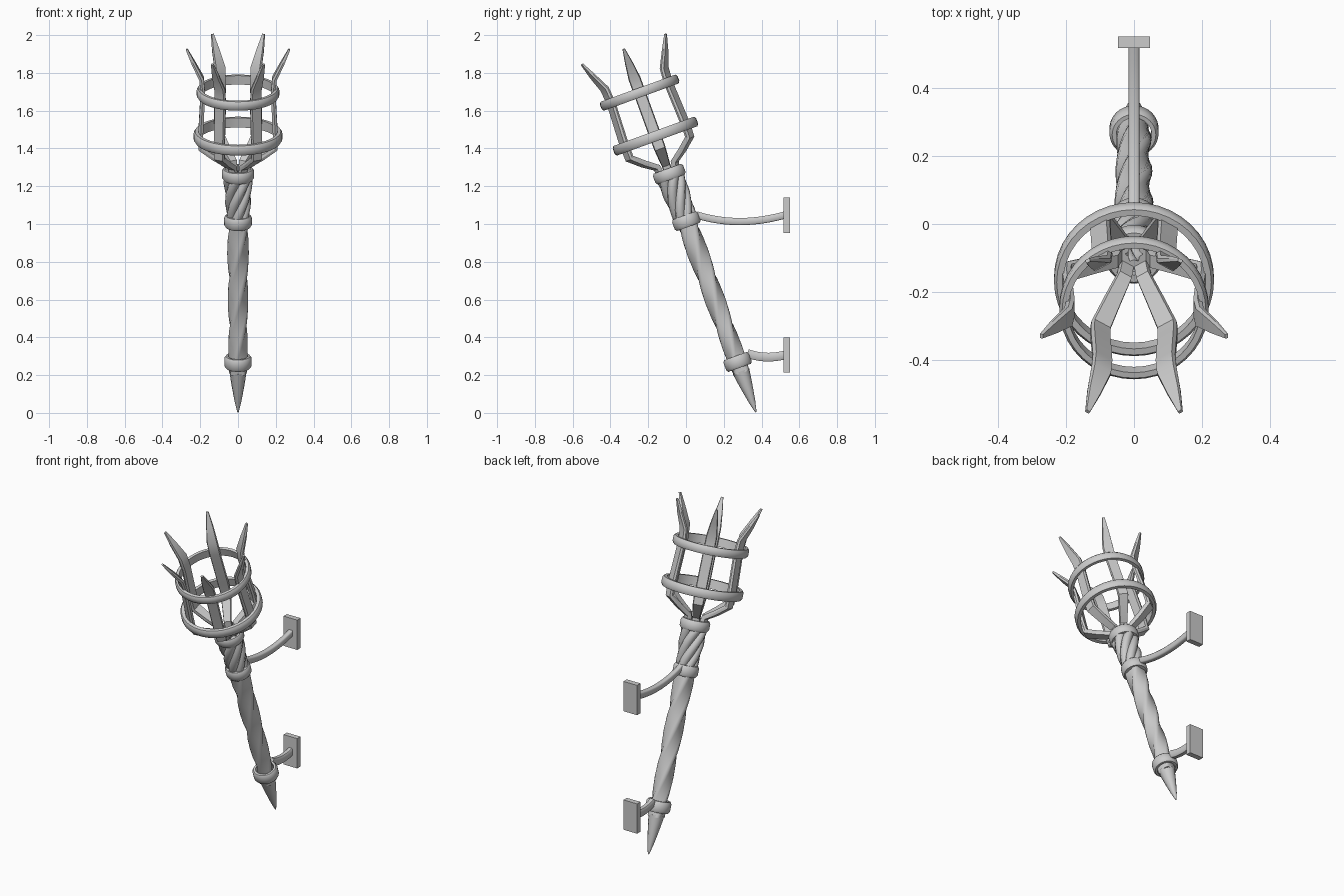
import bpy, bmesh
from math import sin, cos, pi, radians
from mathutils import Matrix, Vector

if "Cube" in bpy.data.objects:
    bpy.data.objects.remove(bpy.data.objects["Cube"])

# Torch is built upright with its tip at the origin, then leaned forward
LEAN = Matrix.Translation((0, 0.37, 0.004)) @ Matrix.Rotation(radians(20), 4, 'X')


def loft(name, sections, matrix=Matrix(), smooth=35, closed=False):
    """Skin a list of equal-length point loops."""
    bm = bmesh.new()
    rows = [[bm.verts.new(p) for p in sec] for sec in sections]
    n, m = len(rows[0]), len(rows)
    for i in range(m if closed else m - 1):
        a, b = rows[i], rows[(i + 1) % m]
        for j in range(n):
            k = (j + 1) % n
            bm.faces.new((a[j], a[k], b[k], b[j]))
    if not closed:
        bm.faces.new(rows[0])
        bm.faces.new(rows[-1])
    bmesh.ops.recalc_face_normals(bm, faces=bm.faces)
    mesh = bpy.data.meshes.new(name)
    bm.to_mesh(mesh)
    bm.free()
    ob = bpy.data.objects.new(name, mesh)
    bpy.context.collection.objects.link(ob)
    ob.matrix_world = matrix
    bpy.context.view_layer.objects.active = ob
    ob.select_set(True)
    bpy.ops.object.shade_smooth_by_angle(angle=radians(smooth))
    ob.select_set(False)
    return ob


def band(name, s, inner, outer, h):
    """Ring around the torch axis with a softened outer face."""
    c = 0.008
    prof = [(inner, -h), (outer - c, -h), (outer, -h + c * 1.5),
            (outer, h - c * 1.5), (outer - c, h), (inner, h)]
    n = 40
    loft(name, [[(r * cos(2 * pi * i / n), r * sin(2 * pi * i / n), s + z) for r, z in prof]
                for i in range(n)], LEAN, 50, True)


# Twisted square shaft with softened corners
def shaft_section(s, r, twist):
    pts = []
    for k in range(4):
        for d, f in ((-14, 0.97), (0, 1), (14, 0.97), (45, 0.80)):
            a = radians(k * 90 + 45 + d) + twist
            pts.append((r * f * cos(a), r * f * sin(a), s))
    return pts


N = 40
loft("twisted_shaft", [shaft_section(0.22 + 0.86 * i / N, 0.05 + 0.009 * i / N, 1.6 * pi * i / N)
                       for i in range(N + 1)], LEAN, 40)

# Pointed foot
loft("pointed_foot", [[(r * cos(pi * j / 6), r * sin(pi * j / 6), s) for j in range(12)]
                      for s, r in ((0, 0.004), (0.06, 0.018), (0.15, 0.034), (0.23, 0.046))], LEAN)

# Grip of wound strands
for k in range(6):
    secs = []
    for i in range(17):
        t = i / 16
        a = k * pi / 3 + t * radians(150)
        R, rad = 0.033 + 0.016 * t, 0.027 + 0.004 * t
        out, tan = Vector((cos(a), sin(a), 0)), Vector((-sin(a), cos(a), 0))
        secs.append([out * (R + rad * cos(2 * pi * j / 10)) + tan * (rad * sin(2 * pi * j / 10))
                     + Vector((0, 0, 1.06 + 0.28 * t)) for j in range(10)])
    loft(f"grip_strand_{k + 1}", secs, LEAN, 60)

# Collars and basket rings
band("lower_collar", 0.283, 0.052, 0.072, 0.033)
band("middle_collar", 1.076, 0.045, 0.073, 0.032)
band("upper_collar", 1.341, 0.055, 0.085, 0.03)
band("lower_basket_ring", 1.555, 0.208, 0.235, 0.027)
band("upper_basket_ring", 1.80, 0.194, 0.219, 0.025)

# Six basket prongs: radius, height, half width, half thickness
PRONG = [(0.045, 1.32, 0.022, 0.014), (0.058, 1.395, 0.023, 0.014),
         (0.125, 1.437, 0.027, 0.014), (0.196, 1.49, 0.031, 0.014),
         (0.198, 1.56, 0.032, 0.013), (0.186, 1.80, 0.032, 0.012),
         (0.193, 1.88, 0.032, 0.012), (0.235, 1.965, 0.021, 0.010), (0.272, 2.045, 0.007, 0.005)]
secs = []
for i, (r, z, w, t) in enumerate(PRONG):
    p0, p1 = PRONG[max(i - 1, 0)], PRONG[min(i + 1, len(PRONG) - 1)]
    d = Vector((p1[0] - p0[0], 0, p1[1] - p0[1])).normalized()
    nrm = Vector((d.z, 0, -d.x)) * t
    c, side = Vector((r, 0, z)), Vector((0, w, 0))
    secs.append([c + nrm + side * 0.85, c + side, c - nrm + side * 0.85,
                 c - nrm - side * 0.85, c - side, c + nrm - side * 0.85])
for k in range(6):
    loft(f"basket_prong_{k + 1}", secs, LEAN @ Matrix.Rotation(k * pi / 3, 4, 'Z'), 30)


# Wall arms and plates
def bracket(name, pts, thick, plate_z):
    p = [Vector((0, y, z)) for y, z in pts]
    secs = []
    for i in range(13):
        t = i / 12
        c = p[0] * (1 - t) ** 2 + p[1] * 2 * t * (1 - t) + p[2] * t * t
        d = ((p[1] - p[0]) * (1 - t) + (p[2] - p[1]) * t).normalized()
        up = Vector((0, -d.z, d.y)) * thick / 2
        x = Vector((0.016, 0, 0))
        secs.append([c + up * b + x * a for a, b in ((.7, 1), (1, .7), (1, -.7), (.7, -1),
                                                    (-.7, -1), (-1, -.7), (-1, .7), (-.7, 1))])
    loft(f"{name}_arm", secs, smooth=50)
    loft(f"{name}_wall_plate", [[(a * 0.047, y, plate_z + b * 0.093)
                                 for a, b in ((-1, -1), (1, -1), (1, 1), (-1, 1))]
                                for y in (0.517, 0.55)])


bracket("upper", ((0.055, 1.048), (0.28, 0.978), (0.525, 1.048)), 0.038, 1.046)
bracket("lower", ((0.325, 0.315), (0.42, 0.28), (0.525, 0.307)), 0.046, 0.306)
